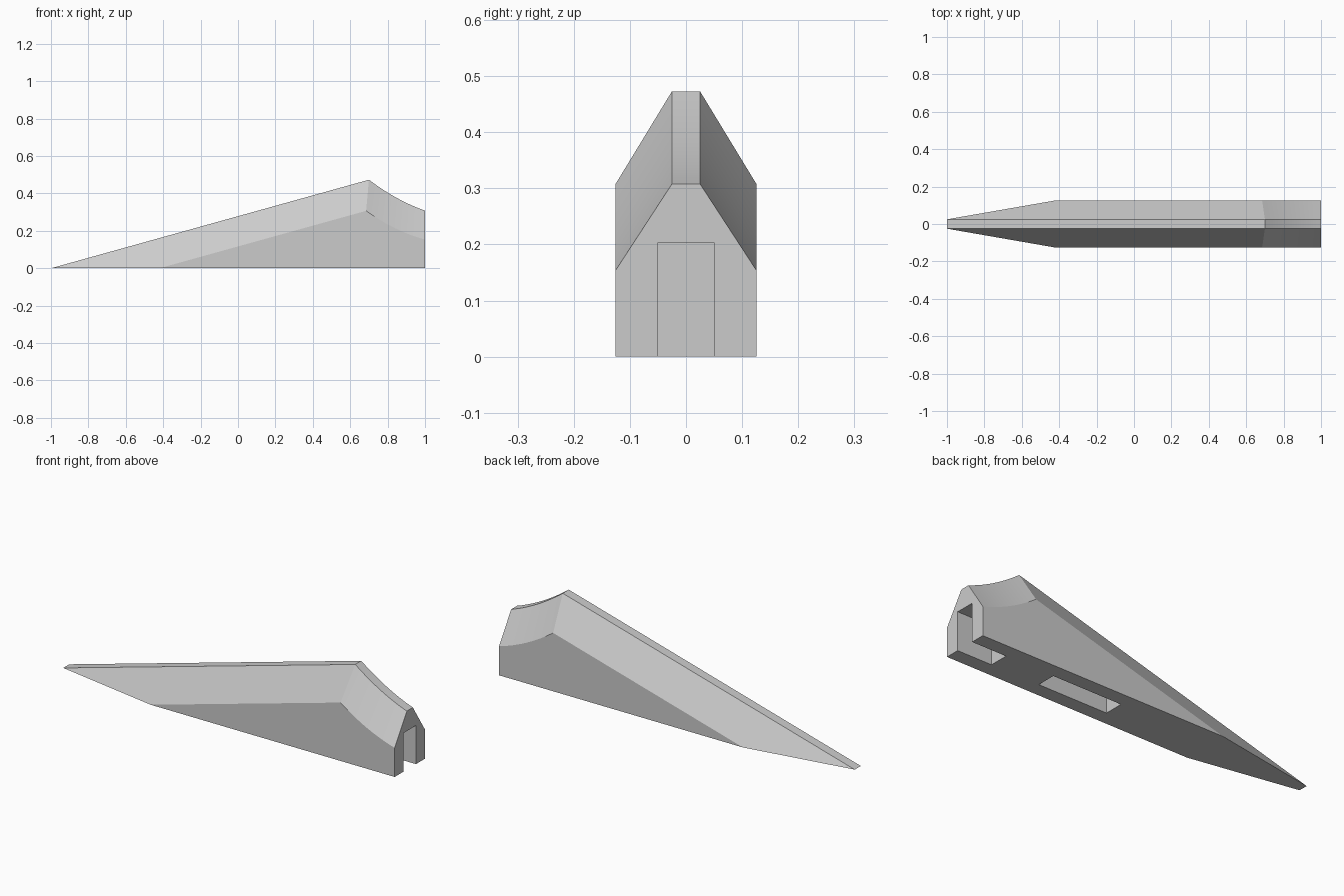
import bpy, bmesh, math

if "Cube" in bpy.data.objects:
    bpy.data.objects.remove(bpy.data.objects["Cube"])

grey = bpy.data.materials.new("light grey")
grey.use_nodes = True
colour = (0.6, 0.6, 0.6, 1)
grey.diffuse_color = colour
grey.node_tree.nodes["Principled BSDF"].inputs["Base Color"].default_value = colour

CREST, SIDE = 0.025, 0.126      # half widths of the crest and the body
STEPS = 12


def add_object(name, bm):
    mesh = bpy.data.meshes.new(name)
    bm.to_mesh(mesh)
    bm.free()
    mesh.materials.append(grey)
    ob = bpy.data.objects.new(name, mesh)
    bpy.context.collection.objects.link(ob)
    return ob


def bezier(a, b, c, t):
    return [(1 - t) ** 2 * p + 2 * t * (1 - t) * q + t * t * r
            for p, q, r in zip(a, b, c)]


# Stations along the body: crest (x, z), shoulder (x, z), half width
stations = [((-1, 0), (-1, 0), CREST), ((-0.42, 0.161), (-0.42, 0), SIDE)]
for i in range(STEPS + 1):
    t = i / STEPS
    stations.append((bezier((0.70, 0.473), (0.85, 0.36), (1, 0.308), t),
                     bezier((0.685, 0.307), (0.84, 0.197), (1, 0.153), t), SIDE))

# Body lofted through the stations
bm = bmesh.new()
rows = []
for (cx, cz), (sx, sz), w in stations:
    right = [(sx, -w, 0), (sx, -w, sz), (cx, -CREST, cz)]
    left = [(x, -y, z) for x, y, z in reversed(right)]
    rows.append([bm.verts.new(p) for p in right + left])
for a, b in zip(rows, rows[1:]):
    for i in range(6):
        j = (i + 1) % 6
        bm.faces.new((a[i], b[i], b[j], a[j]))
bm.faces.new(rows[-1])
bmesh.ops.remove_doubles(bm, verts=bm.verts, dist=1e-5)
bmesh.ops.dissolve_degenerate(bm, edges=bm.edges, dist=1e-5)
bmesh.ops.dissolve_limit(bm, angle_limit=math.radians(0.3),
                         verts=bm.verts, edges=bm.edges)
bmesh.ops.recalc_face_normals(bm, faces=bm.faces)
body = add_object("wedge_body", bm)


# Slots cut into the end and the underside
def cut_slot(name, x0, x1, height):
    bm = bmesh.new()
    bmesh.ops.create_cube(bm, size=1)
    for v in bm.verts:
        v.co.x = x1 if v.co.x > 0 else x0
        v.co.y *= 0.102
        v.co.z = height if v.co.z > 0 else -0.1
    cutter = add_object(name, bm)
    cutter.hide_render = True
    mod = body.modifiers.new(name, "BOOLEAN")
    mod.operation = "DIFFERENCE"
    mod.solver = "EXACT"
    mod.object = cutter
    bpy.context.view_layer.objects.active = body
    bpy.ops.object.modifier_apply(modifier=name)
    bpy.data.objects.remove(cutter)


cut_slot("end_slot", 0.8, 1.1, 0.203)
cut_slot("underside_slot", 0.12, 0.52, 0.203)

bpy.ops.object.select_all(action="DESELECT")
body.select_set(True)
bpy.context.view_layer.objects.active = body
bpy.ops.object.shade_smooth_by_angle(angle=math.radians(15))
